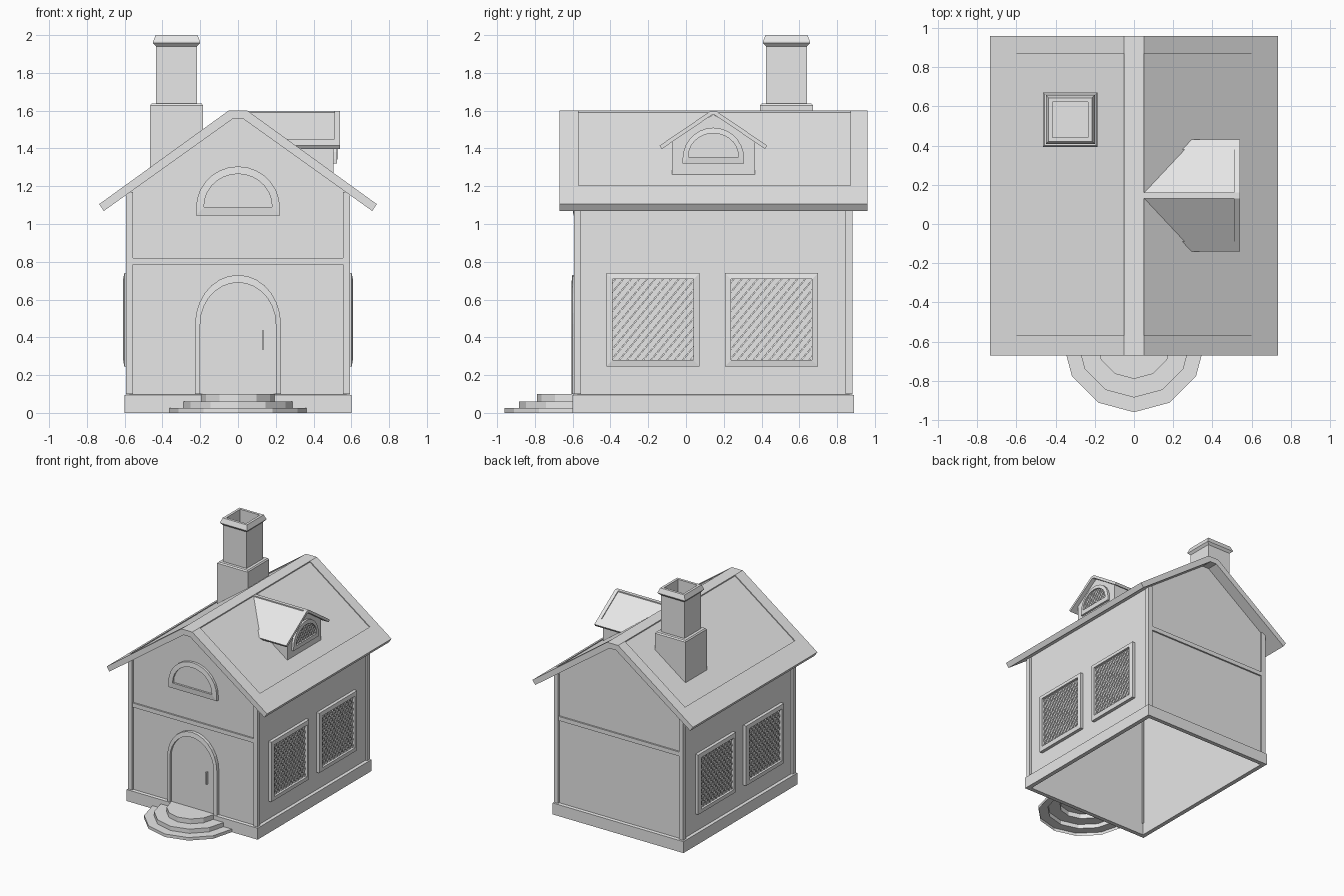
import bpy, bmesh
from math import sin, cos, pi
from mathutils import Vector

if "Cube" in bpy.data.objects:
    bpy.data.objects.remove(bpy.data.objects["Cube"], do_unlink=True)

grey = bpy.data.materials.new("plain_grey")
grey.use_nodes = True
grey.diffuse_color = (0.8, 0.8, 0.8, 1)
grey.node_tree.nodes["Principled BSDF"].inputs["Base Color"].default_value = (0.8, 0.8, 0.8, 1)

# Drawing planes: u, v in the plane, w outwards
FRONT = lambda u, v, w: (u, -w, v)
RIGHT = lambda u, v, w: (w, u, v)
LEFT = lambda u, v, w: (-w, u, v)
TOP = lambda u, v, w: (u, v, w)


def finish(bm, name, normals=True):
    if normals:
        bmesh.ops.recalc_face_normals(bm, faces=bm.faces)
    mesh = bpy.data.meshes.new(name)
    bm.to_mesh(mesh)
    bm.free()
    mesh.materials.append(grey)
    obj = bpy.data.objects.new(name, mesh)
    bpy.context.collection.objects.link(obj)
    return obj


def loft(name, rings, caps=False, closed=False, side=0):
    """Join rings of points; side trims away what lies under that main roof slope."""
    bm = bmesh.new()
    rows = [[bm.verts.new(p) for p in ring] for ring in rings]
    pairs = list(zip(rows, rows[1:])) + ([(rows[-1], rows[0])] if closed else [])
    for a, b in pairs:
        for i in range(len(a)):
            j = (i + 1) % len(a)
            bm.faces.new((a[i], a[j], b[j], b[i]))
    if caps:
        bm.faces.new(rows[0])
        bm.faces.new(rows[-1])
    bmesh.ops.recalc_face_normals(bm, faces=bm.faces)
    if side:
        bmesh.ops.bisect_plane(bm, geom=bm.verts[:] + bm.edges[:] + bm.faces[:],
                               plane_co=(side * 0.05, 0, 1.57),
                               plane_no=(side * 0.72, 0, 1), clear_inner=True)
    return finish(bm, name, not side)


def prism(name, pts, w0, w1, plane, side=0):
    return loft(name, [[plane(u, v, w) for u, v in pts] for w in (w0, w1)], caps=True, side=side)


def frame(name, outer, inner, w0, w1, plane, chamfer=0.0):
    rings = [(outer, w0), (outer, w1 - chamfer), (inner, w1), (inner, w0)]
    return loft(name, [[plane(u, v, w) for u, v in pts] for pts, w in rings], closed=True)


def rect(u0, u1, v0, v1):
    return [(u0, v0), (u1, v0), (u1, v1), (u0, v1)]


def arch(half, bottom, spring, top, centre=0, n=14):
    curve = [(centre + half * cos(pi * i / n), spring + (top - spring) * sin(pi * i / n))
             for i in range(n + 1)]
    return [(centre - half, bottom), (centre + half, bottom)] + curve


def lattice(name, outline, w, plane, step=0.042, rise=1.2, width=0.008):
    """Crossed diagonal bars trimmed to a convex outline."""
    bm = bmesh.new()
    cu = sum(p[0] for p in outline) / len(outline)
    cv = sum(p[1] for p in outline) / len(outline)
    for s in (1, -1):
        d = Vector((1, s * rise, 0)).normalized()
        n = Vector((-d.y, d.x, 0)) * width / 2
        for k in range(-14, 15):
            c = Vector((cu + k * step, cv, 0.001 * s))
            bm.faces.new([bm.verts.new(p) for p in (c - d - n, c + d - n, c + d + n, c - d + n)])
    for (u0, v0), (u1, v1) in zip(outline, outline[1:] + outline[:1]):
        if abs(u1 - u0) + abs(v1 - v0) > 1e-4:
            bmesh.ops.bisect_plane(bm, geom=bm.verts[:] + bm.edges[:] + bm.faces[:],
                                   plane_co=(u0, v0, 0), plane_no=(v1 - v0, u0 - u1, 0),
                                   clear_outer=True)
    for v in bm.verts:
        v.co = plane(v.co.x, v.co.y, w + v.co.z)
    obj = finish(bm, name)
    thick = obj.modifiers.new("thickness", 'SOLIDIFY')
    thick.thickness, thick.offset = 0.006, 0
    return obj


def roof(name, c, flat, eave, top, low, thick, rim_u, ws, plane, side=0):
    """Gabled slab with a shallow sunken panel on each slope between ws[1] and ws[2]."""
    k = (top - low) / (eave - flat)
    z = lambda u: top - k * (u - flat)
    under = [(eave - thick * 0.55, low - thick * 0.8), (flat * 0.6, top - thick)]
    plain = [(flat, top), (eave, low)] + under
    d = 0.009
    sunk = [(flat, top), (flat, top - d), (rim_u, z(rim_u) - d), (rim_u, z(rim_u)), (eave, low)] + under
    for part, half, w0, w1 in (("front_rim", plain, ws[0], ws[1]), ("panels", sunk, ws[1], ws[2]),
                               ("back_rim", plain, ws[2], ws[3])):
        pts = [(c + u, v) for u, v in half] + [(c - u, v) for u, v in reversed(half)]
        prism(name + "_" + part, pts, w0, w1, plane, side)


# Hollow walls, open underneath
gable = [(-0.575, 0), (-0.575, 1.19), (-0.03, 1.58), (0.03, 1.58), (0.575, 1.19), (0.575, 0)]
walls = prism("walls", gable, 0.575, -0.865, FRONT)
bm = bmesh.new()
bm.from_mesh(walls.data)
floor = [f for f in bm.faces if f.calc_center_median().z < 0.01]
bmesh.ops.delete(bm, geom=floor, context='FACES')
bm.to_mesh(walls.data)
bm.free()
shell = walls.modifiers.new("thickness", 'SOLIDIFY')
shell.thickness, shell.offset = 0.012, -1

# Plinth, corner posts and cross beams
frame("plinth", rect(-0.6, 0.6, -0.6, 0.89), rect(-0.565, 0.565, -0.565, 0.855), 0, 0.1, TOP, 0.005)
for sx in (-1, 1):
    for where, y0, y1 in (("front", -0.592, -0.555), ("back", 0.845, 0.882)):
        prism(where + "_corner_post", rect(*sorted((sx * 0.555, sx * 0.592)), y0, y1), 0.1, 1.17, TOP)
prism("front_beam", rect(-0.56, 0.56, 0.785, 0.82), 0.57, 0.588, FRONT)
prism("back_beam", rect(-0.56, 0.56, 0.785, 0.82), -0.878, -0.86, FRONT)

# Main roof
roof("roof", 0, 0.05, 0.735, 1.6, 1.105, 0.045, 0.6, (0.67, 0.57, -0.87, -0.96), FRONT)

# Door
door_in = arch(0.2, 0.1, 0.47, 0.69)
frame("door_frame", arch(0.227, 0.1, 0.47, 0.73), door_in, 0.57, 0.606, FRONT, 0.004)
prism("door", door_in, 0.57, 0.588, FRONT)
prism("door_handle", rect(0.127, 0.137, 0.335, 0.435), 0.58, 0.606, FRONT)

# Gable window
pane = arch(0.18, 1.09, 1.095, 1.265)
frame("gable_window_frame", arch(0.222, 1.045, 1.085, 1.305), pane, 0.57, 0.6, FRONT, 0.004)
prism("gable_window_pane", pane, 0.57, 0.584, FRONT)

# Side windows
for side, plane in (("left", RIGHT), ("right", LEFT)):
    for y in (-0.175, 0.4525):
        inner = rect(y - 0.214, y + 0.214, 0.28, 0.708)
        outer = rect(y - 0.247, y + 0.247, 0.245, 0.74)
        frame(side + "_window_frame", outer, inner, 0.57, 0.608, plane, 0.006)
        prism(side + "_window_pane", inner, 0.57, 0.582, plane)
        lattice(side + "_window_lattice", inner, 0.587, plane)

# Dormer on the left slope
C = 0.145
body = [(-0.22, 1.2), (0.22, 1.2), (0.22, 1.445), (0, 1.58), (-0.22, 1.445)]
prism("dormer_walls", [(C + u, v) for u, v in body], 0.06, 0.505, RIGHT, side=1)
roof("dormer_roof", C, 0.015, 0.285, 1.598, 1.415, 0.022, 0.235, (0.03, 0.04, 0.51, 0.54), RIGHT, side=1)
pane = arch(0.132, 1.355, 1.36, 1.48, C)
frame("dormer_window_frame", arch(0.163, 1.32, 1.345, 1.51, C), pane, 0.5, 0.527, RIGHT, 0.004)
prism("dormer_window_pane", pane, 0.5, 0.511, RIGHT)
lattice("dormer_window_lattice", pane, 0.514, RIGHT, step=0.036)

# Chimney with a hollow flue
stack = [(0.14, 1.2), (0.14, 1.628), (0.132, 1.638), (0.108, 1.638), (0.108, 1.94), (0.125, 1.958),
         (0.125, 1.965), (0.111, 2.0), (0.09, 2.0), (0.09, 1.88), (0.001, 1.88)]
loft("chimney", [[(-0.325 + sx * h, 0.532 + sy * h, z) for sx, sy in ((-1, -1), (1, -1), (1, 1), (-1, 1))]
                 for h, z in stack], caps=True, side=-1)

# Rounded entrance steps, open underneath
bm = bmesh.new()
steps = [(0.365, 0), (0.365, 0.025), (0.29, 0.025), (0.29, 0.06), (0.195, 0.06), (0.195, 0.1), (0.001, 0.1)]
rows = [[bm.verts.new((r * cos(pi * i / 6), -0.595 - r * sin(pi * i / 6), z)) for i in range(7)]
        for r, z in steps]
for a, b in zip(rows, rows[1:]):
    for i in range(6):
        bm.faces.new((a[i], b[i], b[i + 1], a[i + 1]))
finish(bm, "entrance_steps")
